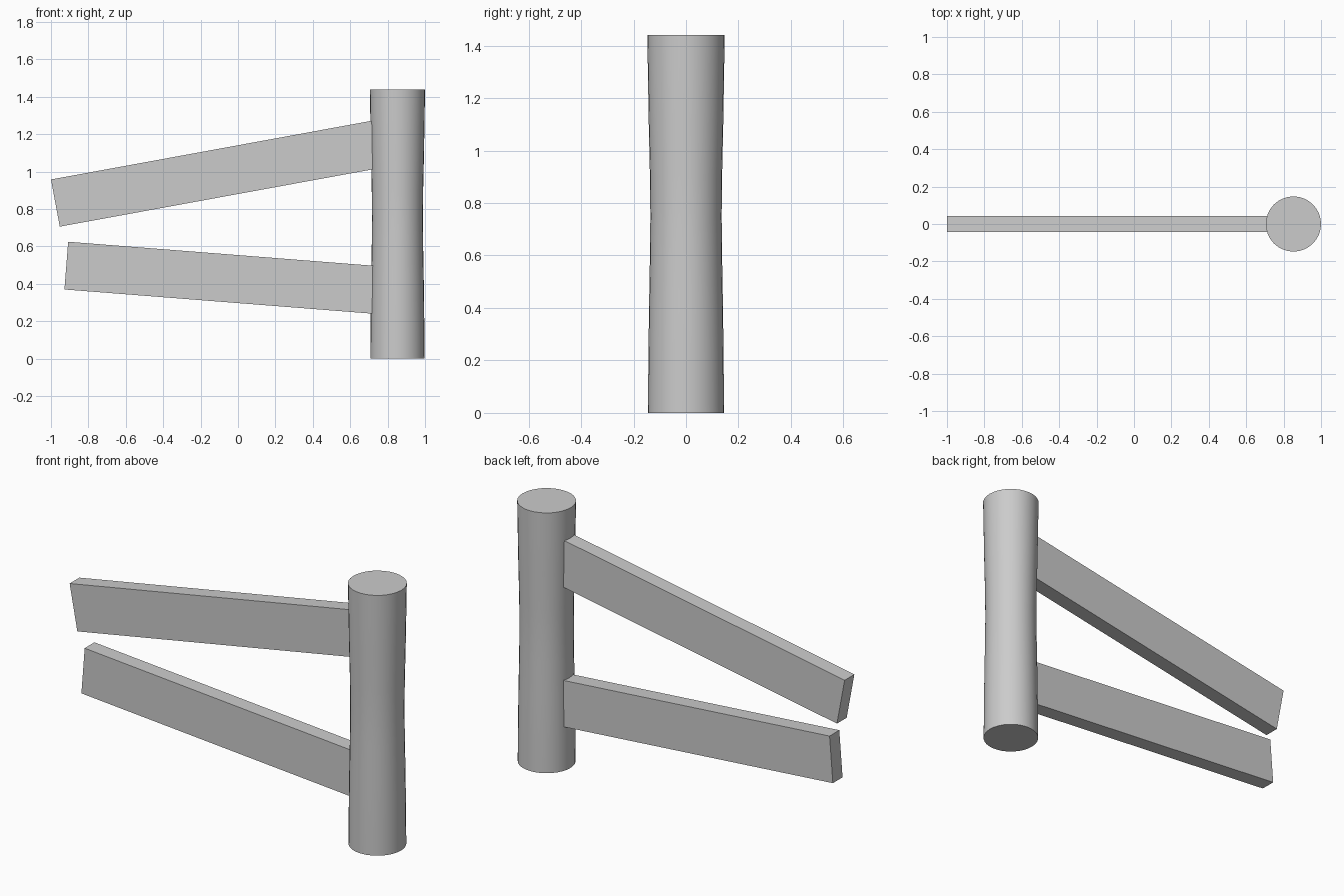
import bpy, bmesh
from math import cos, sin, pi
from mathutils import Vector

if "Cube" in bpy.data.objects:
    bpy.data.objects.remove(bpy.data.objects["Cube"])


def make_object(name, bm):
    bmesh.ops.recalc_face_normals(bm, faces=bm.faces[:])
    mesh = bpy.data.meshes.new(name)
    bm.to_mesh(mesh)
    bm.free()
    obj = bpy.data.objects.new(name, mesh)
    bpy.context.collection.objects.link(obj)
    return obj


def lathe(name, profile, x, sides=32):
    """Capped round post from (radius, height) pairs."""
    bm = bmesh.new()
    rings = [[bm.verts.new((x + r * cos(2 * pi * i / sides),
                            r * sin(2 * pi * i / sides), z))
              for i in range(sides)] for r, z in profile]
    for low, high in zip(rings, rings[1:]):
        for i in range(sides):
            j = (i + 1) % sides
            bm.faces.new((low[i], low[j], high[j], high[i]))
    bm.faces.new(rings[0][::-1])
    bm.faces.new(rings[-1])
    return make_object(name, bm)


def board(name, outer_top, outer_bottom, slope, x_end, thickness=0.085):
    """Sloping plank with a square-cut outer end, running into the post."""
    top, bottom = Vector(outer_top), Vector(outer_bottom)
    run = Vector((x_end - top.x, (x_end - top.x) * slope))
    outline = [top, bottom, bottom + run, top + run]
    bm = bmesh.new()
    face = bm.faces.new([bm.verts.new((p.x, -thickness / 2, p.y)) for p in outline])
    ext = bmesh.ops.extrude_face_region(bm, geom=[face])
    moved = [v for v in ext["geom"] if isinstance(v, bmesh.types.BMVert)]
    bmesh.ops.translate(bm, verts=moved, vec=(0, thickness, 0))
    return make_object(name, bm)


# Post, slightly waisted
post = lathe("post", [(0.145, 0), (0.1435, 0.2), (0.141, 0.4), (0.1375, 0.6),
                      (0.136, 0.75), (0.1375, 0.9), (0.142, 1.1),
                      (0.145, 1.28), (0.1475, 1.44)], x=0.8525)
bpy.context.view_layer.objects.active = post
post.select_set(True)
bpy.ops.object.shade_smooth_by_angle()

# Two flat boards on the left of the post
board("upper_board", (-1.0, 0.958), (-0.953, 0.706), 0.183, 0.83)
board("lower_board", (-0.908, 0.625), (-0.928, 0.37), -0.0785, 0.83)
